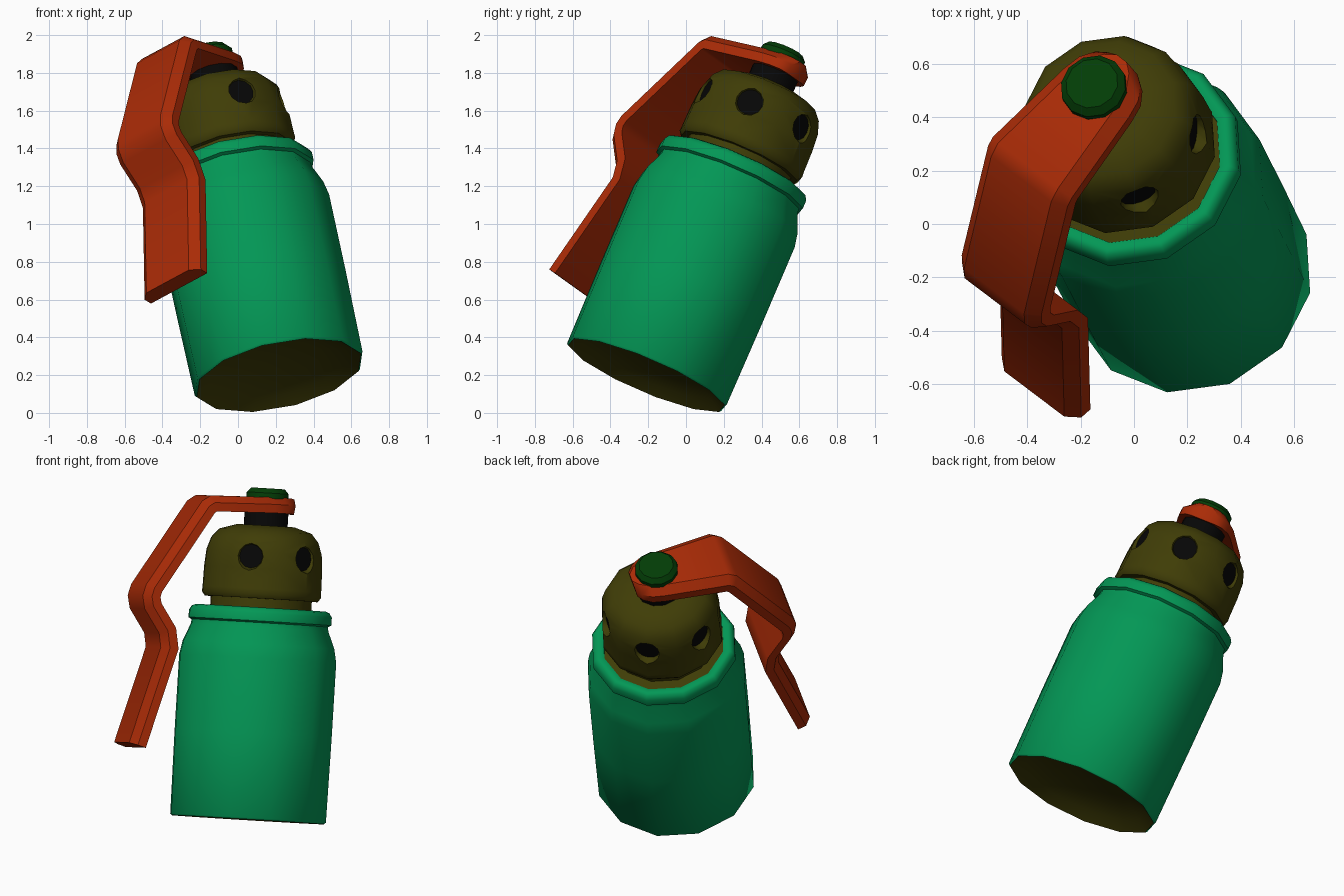
import bpy, bmesh, math
from mathutils import Matrix, Vector

if "Cube" in bpy.data.objects:
    bpy.data.objects.remove(bpy.data.objects["Cube"])

SIDES = 12

# Tilted frame: axis runs up the can, lever_dir points out towards the lever
axis = Vector((-0.196, 0.385, 0.902)).normalized()
lever_dir = Vector((-0.651, -0.737, 0.174))
lever_dir = (lever_dir - axis * lever_dir.dot(axis)).normalized()
side_dir = axis.cross(lever_dir)
FRAME = Matrix.Translation((0.217, -0.21, 0.199)) @ \
    Matrix((lever_dir, side_dir, axis)).transposed().to_4x4()


def material(name, rgb):
    m = bpy.data.materials.new(name)
    m.use_nodes = True
    m.diffuse_color = (*rgb, 1)
    bsdf = next(n for n in m.node_tree.nodes if n.type == 'BSDF_PRINCIPLED')
    bsdf.inputs["Base Color"].default_value = (*rgb, 1)
    return m


GREEN = material("bright green", (0.001, 0.31, 0.092))
RED = material("rust red", (0.4, 0.024, 0.002))
OLIVE = material("dark olive", (0.05, 0.046, 0.002))
DARK_GREEN = material("dark green", (0.001, 0.047, 0.002))
BLACK = material("black", (0.002, 0.002, 0.002))


def finish(name, bm, mats):
    mesh = bpy.data.meshes.new(name)
    bmesh.ops.recalc_face_normals(bm, faces=bm.faces)
    bm.to_mesh(mesh)
    bm.free()
    for m in mats:
        mesh.materials.append(m)
    obj = bpy.data.objects.new(name, mesh)
    bpy.context.collection.objects.link(obj)
    obj.matrix_world = FRAME
    return obj


def smooth(obj, degrees=45):
    bpy.ops.object.select_all(action='DESELECT')
    obj.select_set(True)
    bpy.context.view_layer.objects.active = obj
    bpy.ops.object.shade_smooth_by_angle(angle=math.radians(degrees))


def lathe(name, profile, mats):
    """Turn (radius, height) points round the axis; end rings are capped."""
    bm = bmesh.new()
    rings = []
    for r, h in profile:
        rings.append([bm.verts.new((r * math.cos(a), r * math.sin(a), h))
                      for a in (math.tau * i / SIDES for i in range(SIDES))])
    for lo, hi in zip(rings, rings[1:]):
        for i in range(SIDES):
            j = (i + 1) % SIDES
            bm.faces.new((lo[i], lo[j], hi[j], hi[i]))
    bm.faces.new(rings[0])
    bm.faces.new(rings[-1])
    return finish(name, bm, mats)


# Can body: hollowed base, rounded shoulder and rolled collar
body = lathe("can_body", [
    (0.05, 0.1), (0.25, 0.085), (0.38, 0.045), (0.452, 0.0),
    (0.462, 0.01), (0.466, 0.5), (0.466, 0.93), (0.45, 1.01),
    (0.408, 1.11), (0.405, 1.135), (0.424, 1.145), (0.424, 1.19),
    (0.408, 1.215), (0.387, 1.223), (0.355, 1.21), (0.35, 1.17)], [GREEN, OLIVE])
for face in body.data.polygons:
    if face.center.z < 0.11 and face.center.xy.length < 0.43:
        face.material_index = 1  # inside of the base
smooth(body)

# Neck and domed head
neck = lathe("neck", [(0.36, 1.16), (0.36, 1.203), (0.3, 1.215), (0.3, 1.3)], [OLIVE])
smooth(neck)
head = lathe("head", [(0.29, 1.275), (0.335, 1.275), (0.354, 1.3), (0.352, 1.33),
                      (0.35, 1.45), (0.342, 1.545), (0.318, 1.615), (0.275, 1.665),
                      (0.17, 1.697)], [OLIVE, BLACK])

# Five tapered vent holes, black at the bottom; none faces the lever
bm = bmesh.new()
for k in range(1, 6):
    place = Matrix.Rotation(k * math.tau / 6, 4, 'Z') @ \
        Matrix.Translation((0.365, 0, 1.515)) @ Matrix.Rotation(math.pi / 2, 4, 'Y')
    bmesh.ops.create_cone(bm, cap_ends=True, segments=SIDES, radius1=0.069,
                          radius2=0.107, depth=0.11, matrix=place)
for f in bm.faces:
    if len(f.verts) > 4 and f.calc_center_median().xy.length < 0.33:
        f.material_index = 1
cutter = finish("vent_cutter", bm, [OLIVE, BLACK])
cutter.hide_render = True
cut = head.modifiers.new("vents", 'BOOLEAN')
cut.operation, cut.solver, cut.object = 'DIFFERENCE', 'EXACT', cutter
bpy.context.view_layer.objects.active = head
bpy.ops.object.modifier_apply(modifier=cut.name)
bpy.data.objects.remove(cutter)
smooth(head)

# Stem and top button
stem = lathe("stem", [(0.13, 1.68), (0.13, 1.79)], [BLACK])
smooth(stem)
button = lathe("button", [(0.125, 1.83), (0.125, 1.885), (0.1, 1.912)], [DARK_GREEN])
smooth(button, 35)

# Lever: outer line (out, up, half width) from round tip to free end
path = [(-0.155, 1.858, 0.075), (-0.125, 1.862, 0.115), (-0.07, 1.862, 0.15),
        (0, 1.862, 0.165), (0.385, 1.85, 0.203), (0.435, 1.815, 0.203),
        (0.74, 1.315, 0.203), (0.757, 1.25, 0.203), (0.74, 1.175, 0.203),
        (0.645, 1.04, 0.203), (0.63, 0.96, 0.203), (0.785, 0.4, 0.203)]
THICK, CHAMFER, BEVEL = 0.09, 0.05, 0.04
points = [Vector((p[0], p[1])) for p in path]
bm = bmesh.new()
sections = []
for i, (x, z, half) in enumerate(path):
    before = (points[i] - points[max(i - 1, 0)]) if i else points[1] - points[0]
    after = (points[i + 1] - points[i]) if i + 1 < len(points) else before
    n0, n1 = (Vector((v.y, -v.x)).normalized() for v in (before, after))
    inward = (n0 + n1).normalized()
    inward /= inward.dot(n0)
    loop = []
    for y, depth in ((half - CHAMFER, 0), (half, BEVEL), (half, THICK),
                     (-half, THICK), (-half, BEVEL), (CHAMFER - half, 0)):
        p = points[i] + inward * depth
        loop.append(bm.verts.new((p.x, y, p.y)))
    sections.append(loop)
for a, b in zip(sections, sections[1:]):
    for i in range(6):
        j = (i + 1) % 6
        bm.faces.new((a[i], a[j], b[j], b[i]))
bm.faces.new(sections[0])
bm.faces.new(sections[-1])
lever = finish("lever", bm, [RED])
smooth(lever, 38)
